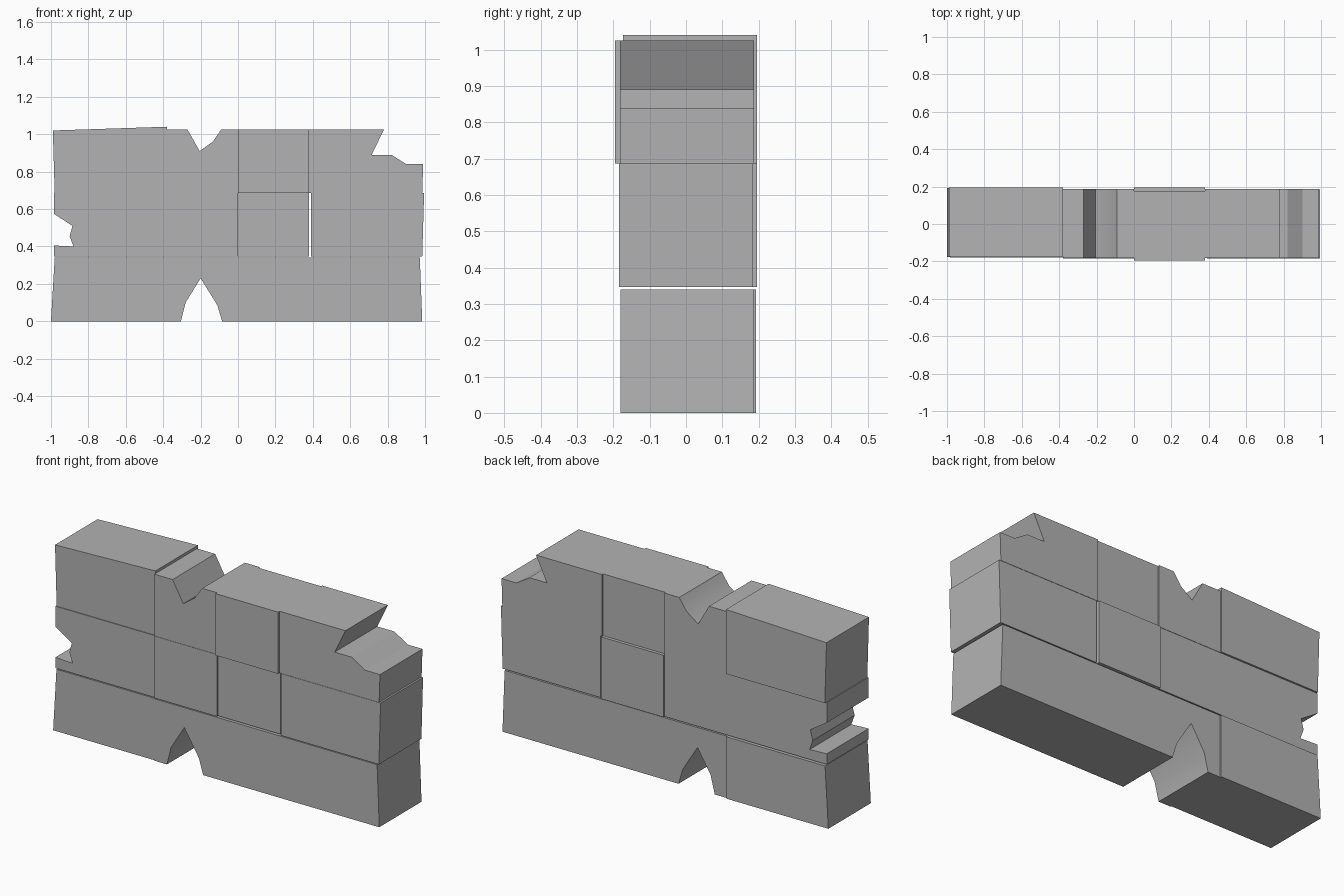
import bpy
import bmesh

cube = bpy.data.objects.get("Cube")
if cube:
    bpy.data.objects.remove(cube, do_unlink=True)

stone = bpy.data.materials.new("grey stone")
stone.use_nodes = True
grey = (0.45, 0.45, 0.45, 1)
stone.diffuse_color = grey
stone.node_tree.nodes["Principled BSDF"].inputs["Base Color"].default_value = grey


def block(name, front, back, profile):
    """Extrude an x-z outline from the front plane to the back plane."""
    bm = bmesh.new()
    face = bm.faces.new([bm.verts.new((x, front, z)) for x, z in profile])
    made = bmesh.ops.extrude_face_region(bm, geom=[face])["geom"]
    verts = [v for v in made if isinstance(v, bmesh.types.BMVert)]
    bmesh.ops.translate(bm, verts=verts, vec=(0, back - front, 0))
    bmesh.ops.recalc_face_normals(bm, faces=bm.faces)
    mesh = bpy.data.meshes.new(name)
    bm.to_mesh(mesh)
    bm.free()
    mesh.materials.append(stone)
    obj = bpy.data.objects.new(name, mesh)
    bpy.context.collection.objects.link(obj)
    bpy.ops.object.select_all(action="DESELECT")
    obj.select_set(True)
    bpy.context.view_layer.objects.active = obj
    bpy.ops.object.shade_smooth_by_angle(angle=0.52)


# Course heights and vertical joints
LOW, BED, MID, TOP = 0.34, 0.346, 0.686, 1.025
A, B = -0.38, 0.38

# Bottom course, with a broken arch
block("bottom_end_block", -0.176, 0.193,
      [(-1, 0), (A, 0), (A, LOW), (-0.98, LOW)])
block("bottom_long_block", -0.181, 0.186,
      [(A, 0), (-0.305, 0), (-0.28, 0.1), (-0.2, 0.23), (-0.11, 0.085),
       (-0.085, 0), (0.985, 0), (0.972, LOW), (A, LOW)])

# Middle course, with a chipped end
block("middle_chipped_block", -0.178, 0.185,
      [(-0.985, BED), (A, BED), (A, MID), (-0.985, MID), (-0.985, 0.575),
       (-0.885, 0.51), (-0.9, 0.455), (-0.88, 0.4), (-0.985, 0.405)])
block("middle_inner_block", -0.184, 0.185, [(A, BED), (0, BED), (0, MID), (A, MID)])
block("middle_offset_block", -0.174, 0.195, [(0, BED), (B, BED), (B, MID), (0, MID)])
block("middle_end_block", -0.184, 0.185,
      [(0.39, BED), (0.985, BED), (0.995, MID), (0.39, MID)])

# Top course, with a notch and a broken corner
block("top_raised_block", -0.174, 0.195,
      [(-0.98, MID), (A, MID), (A, 1.04), (-0.99, 1.02)])
block("top_notched_block", -0.182, 0.187,
      [(A, MID), (0, MID), (0, TOP), (-0.09, TOP), (-0.135, 0.96),
       (-0.205, 0.91), (-0.27, TOP), (A, TOP)])
block("top_offset_block", -0.195, 0.177, [(0, MID), (B, MID), (B, TOP), (0, TOP)])
block("top_broken_block", -0.182, 0.187,
      [(B, MID), (0.985, MID), (0.99, 0.84), (0.9, 0.84), (0.82, 0.89),
       (0.715, 0.89), (0.78, TOP), (B, TOP)])
